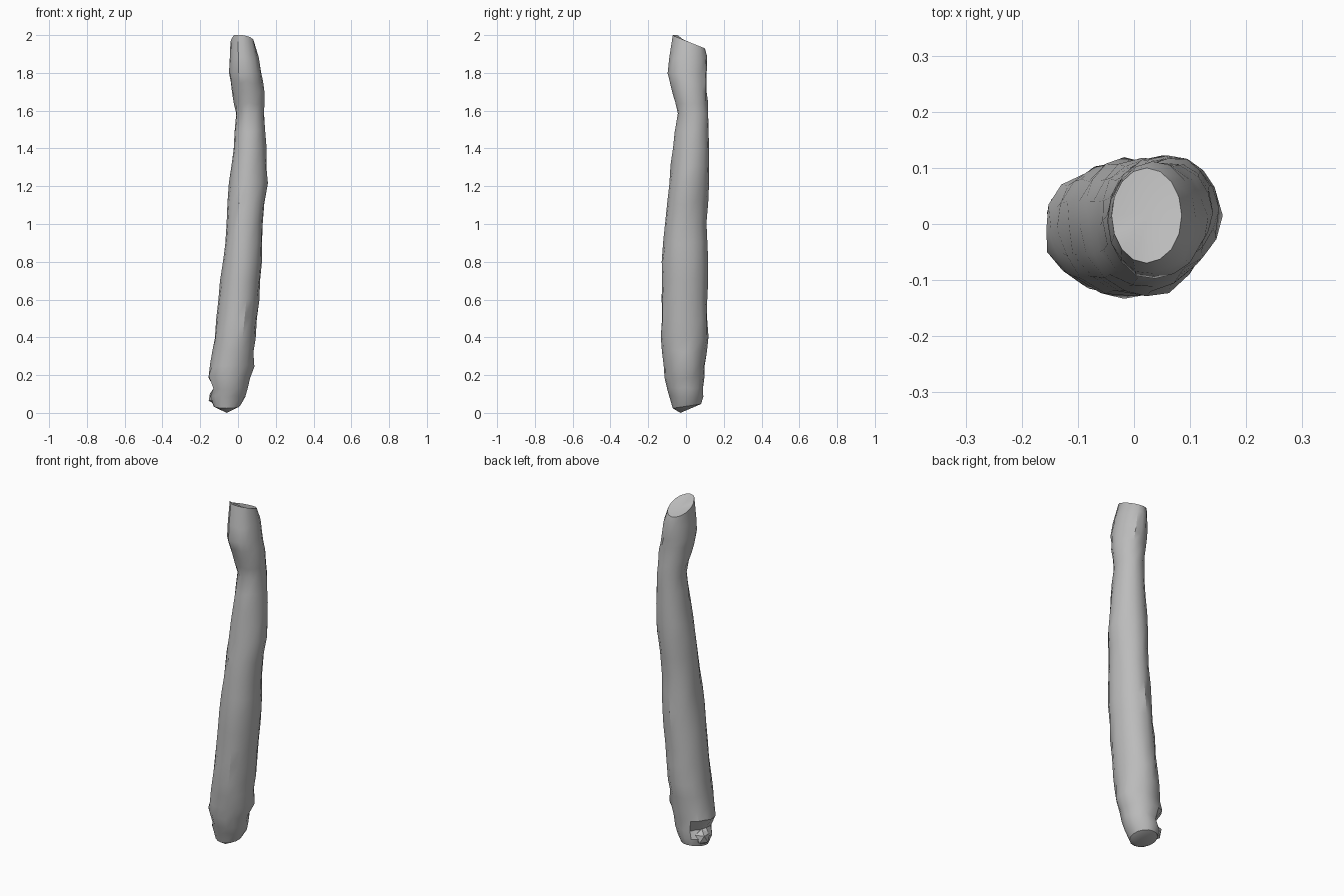
import bpy, bmesh, math, random
from mathutils import Vector

old = bpy.data.objects.get("Cube")
if old:
    bpy.data.objects.remove(old)

random.seed(4)
SIDES = 16

# Height, then left/right and front/back limits of the trunk
SECTIONS = [
    (.05, -.13, .01, -.07, .08), (.09, -.15, .04, -.085, .09),
    (.13, -.14, .05, -.10, .09), (.19, -.16, .06, -.115, .10),
    (.25, -.15, .08, -.12, .10), (.4, -.125, .09, -.13, .115),
    (.6, -.105, .11, -.13, .115), (.8, -.08, .125, -.13, .115),
    (1, -.06, .13, -.115, .11), (1.22, -.045, .15, -.09, .12),
    (1.4, -.025, .15, -.07, .125), (1.58, -.01, .14, -.045, .12),
    (1.7, -.03, .14, -.07, .11), (1.8, -.05, .125, -.10, .11),
    (1.88, -.045, .11, -.09, .11), (1.95, -.04, .085, -.07, .1),
]


def section_at(z):
    """Blend the two trunk sections around a height."""
    for low, high in zip(SECTIONS, SECTIONS[1:]):
        if z <= high[0]:
            t = (z - low[0]) / (high[0] - low[0])
            return [a + (b - a) * t for a, b in zip(low[1:], high[1:])]
    return SECTIONS[-1][1:]


def dent(angle, z, at_angle, at_z, wide, tall):
    """Soft spot of strength one around an angle and a height."""
    turn = (angle - math.radians(at_angle) + math.pi) % math.tau - math.pi
    return math.exp(-(turn / wide) ** 2 - ((z - at_z) / tall) ** 2)


def trunk_point(angle, z, rough):
    x0, x1, y0, y1 = section_at(z)
    scale = 1 + rough
    scale -= .35 * dent(angle, z, 150, .13, .5, .03)    # broken notch at the foot
    scale += .12 * dent(angle, z, 10, .24, .4, .03)     # knots
    scale += .08 * dent(angle, z, 0, 1.21, .3, .04)
    scale -= .07 * dent(angle, z, -75, 1.8, .2, .12)    # splits in the bark
    scale -= .05 * dent(angle, z, -65, 1.2, .2, .35)
    x = (x0 + x1) / 2 + (x1 - x0) / 2 * math.cos(angle) * scale
    y = (y0 + y1) / 2 + (y1 - y0) / 2 * math.sin(angle) * scale
    return x, y


def make_object(name, bm, material):
    bmesh.ops.recalc_face_normals(bm, faces=bm.faces)
    mesh = bpy.data.meshes.new(name)
    bm.to_mesh(mesh)
    bm.free()
    obj = bpy.data.objects.new(name, mesh)
    bpy.context.collection.objects.link(obj)
    mesh.materials.append(material)
    bpy.ops.object.select_all(action="DESELECT")
    obj.select_set(True)
    bpy.context.view_layer.objects.active = obj
    bpy.ops.object.shade_smooth_by_angle(angle=math.radians(32))
    return obj


grey = bpy.data.materials.new("bark_grey")
grey.use_nodes = True
colour = (.5, .5, .5, 1)
grey.diffuse_color = colour
grey.node_tree.nodes["Principled BSDF"].inputs["Base Color"].default_value = colour

# Trunk: rings lofted up the log, with slanted ends
heights = [s[0] for s in SECTIONS]
heights = sorted(heights + [(a + b) / 2 for a, b in zip(heights, heights[1:]) if b - a > .1])
bm = bmesh.new()
rings = []
for z in heights:
    ring = []
    for i in range(SIDES):
        angle = math.tau * i / SIDES
        end = z in (heights[0], heights[-1])
        x, y = trunk_point(angle, z, 0 if end else random.uniform(-.035, .035))
        height = z if end else z + random.uniform(-.008, .008)
        if z == heights[-1]:
            height += .02 - .4 * y + .02 * dent(angle, z, -120, z, .4, 1)
            height = min(height, 2)
        if z == heights[0]:
            height += .15 * y - .015
        ring.append(bm.verts.new((x, y, height)))
    rings.append(ring)
for low, high in zip(rings, rings[1:]):
    for i in range(SIDES):
        j = (i + 1) % SIDES
        bm.faces.new((low[i], low[j], high[j], high[i]))

# Broken ends: each rim closes on one point
for ring, tip in ((rings[0], (-.06, -.03, 0)), (rings[-1], (.03, .02, 1.95))):
    point = bm.verts.new(tip)
    for i in range(SIDES):
        bm.faces.new((ring[i], ring[(i + 1) % SIDES], point))
top = max(rings[-1], key=lambda v: v.co.z)
top.co.z = 2
make_object("log_trunk", bm, grey)

# Splinter: small stub beside the notch at the foot
bm = bmesh.new()
bmesh.ops.create_icosphere(bm, subdivisions=1, radius=1)
for v in bm.verts:
    v.co = Vector((-.115, .02, .085)) + v.co * Vector((.045, .045, .045))
make_object("foot_splinter", bm, grey)
